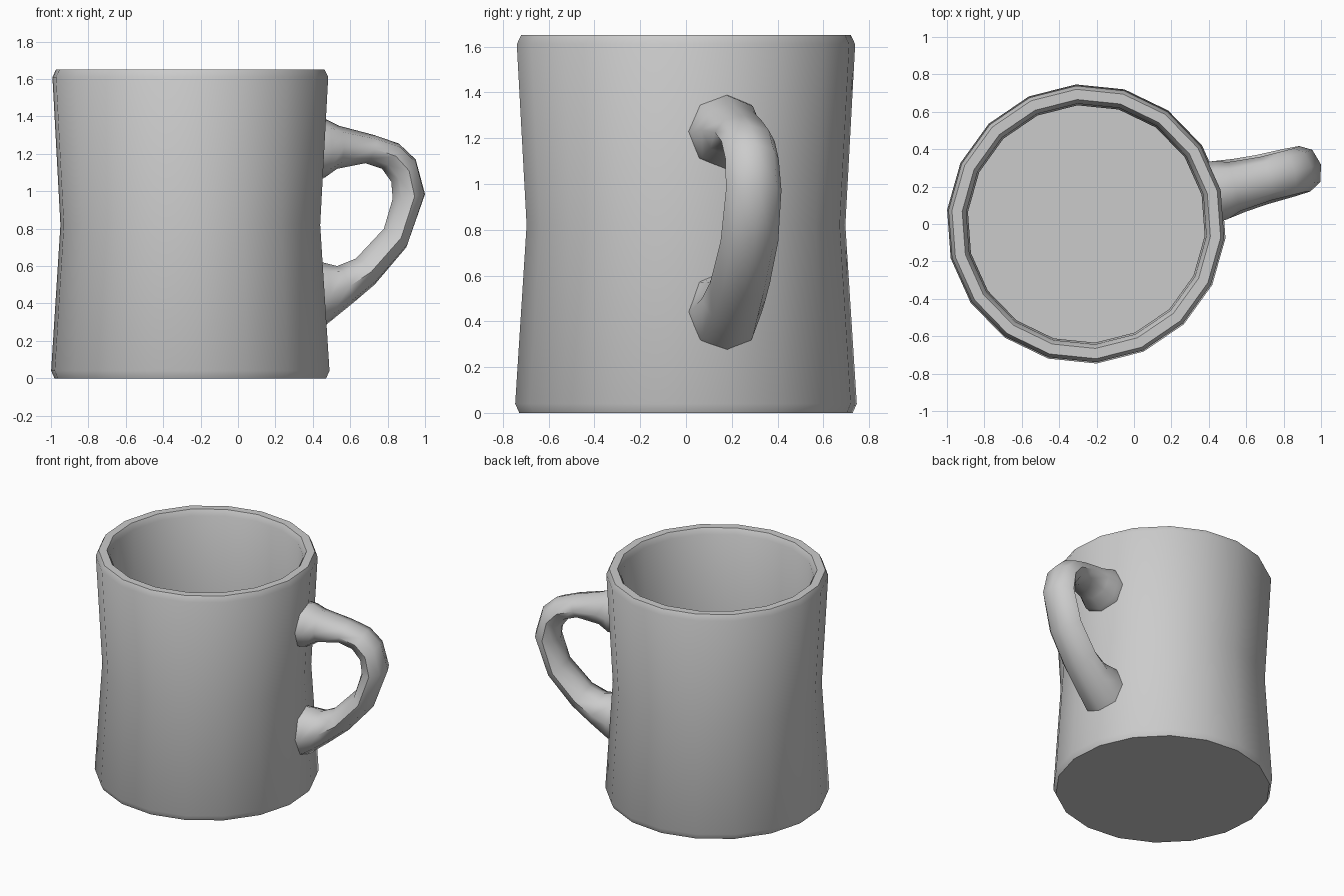
import bpy, bmesh
from math import cos, sin, radians, tau
from mathutils import Vector

if "Cube" in bpy.data.objects:
    bpy.data.objects.remove(bpy.data.objects["Cube"])

CX = -0.255           # cup axis
TURN = radians(14.2)  # handle direction, also first cup vertex


def loft(name, rings, closed_angle):
    # Skin a list of equal-sided rings and cap both ends
    bm = bmesh.new()
    loops = [[bm.verts.new(p) for p in ring] for ring in rings]
    n = len(loops[0])
    for a, b in zip(loops, loops[1:]):
        for i in range(n):
            j = (i + 1) % n
            bm.faces.new((a[i], a[j], b[j], b[i]))
    bm.faces.new(loops[0][::-1])
    bm.faces.new(loops[-1])
    bmesh.ops.recalc_face_normals(bm, faces=bm.faces)
    mesh = bpy.data.meshes.new(name)
    bm.to_mesh(mesh)
    bm.free()
    ob = bpy.data.objects.new(name, mesh)
    bpy.context.collection.objects.link(ob)
    bpy.ops.object.select_all(action='DESELECT')
    ob.select_set(True)
    bpy.context.view_layer.objects.active = ob
    bpy.ops.object.shade_smooth_by_angle(angle=radians(closed_angle))
    return ob


# Cup: waisted outer wall, rounded rim, inner wall and floor (radius, height)
profile = [(0.73, 0), (0.748, 0.04), (0.698, 0.82), (0.741, 1.61), (0.722, 1.65),
           (0.667, 1.65), (0.645, 1.61), (0.636, 0.82), (0.645, 0.09)]
SIDES = 18
loft("cup", [[(CX + r * cos(TURN + tau * i / SIDES), r * sin(TURN + tau * i / SIDES), z)
              for i in range(SIDES)] for r, z in profile], 50)

# Handle: octagonal sections given by outer x,z / inner x,z / half width
sections = [(0.39, 1.40, 0.39, 1.06, 0.165), (0.47, 1.385, 0.46, 1.07, 0.16),
            (0.54, 1.35, 0.53, 1.12, 0.135), (0.73, 1.30, 0.68, 1.15, 0.12),
            (0.86, 1.255, 0.77, 1.12, 0.12), (0.95, 1.17, 0.82, 1.05, 0.12),
            (1.00, 0.985, 0.827, 0.96, 0.125), (0.90, 0.70, 0.78, 0.80, 0.13),
            (0.73, 0.50, 0.63, 0.64, 0.135), (0.60, 0.39, 0.53, 0.60, 0.145),
            (0.47, 0.285, 0.45, 0.62, 0.16), (0.39, 0.24, 0.39, 0.63, 0.165)]
out = Vector((cos(TURN), sin(TURN), 0))
side = Vector((-sin(TURN), cos(TURN), 0))


def plane_point(x, z):
    return Vector((CX, 0, z)) + out * ((x - CX) / cos(TURN))


rings = []
for xo, zo, xi, zi, w in sections:
    a, b = plane_point(xo, zo), plane_point(xi, zi)
    mid, half = (a + b) / 2, (a - b) / 2
    rings.append([mid + half * cos(tau * k / 8) + side * (w * sin(tau * k / 8))
                  for k in range(8)])
loft("handle", rings, 60)
